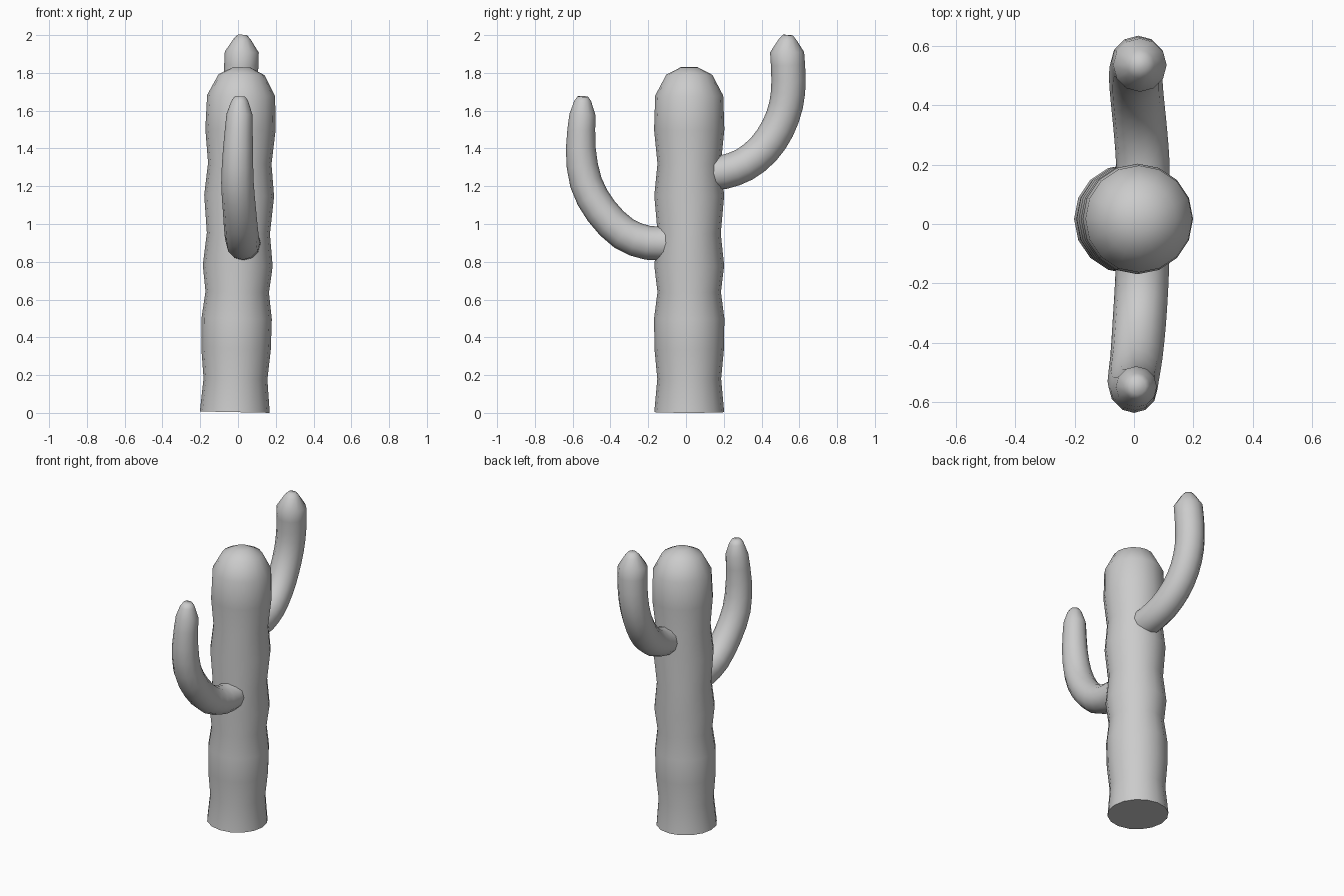
import bpy, bmesh, math
from mathutils import Vector

if "Cube" in bpy.data.objects:
    bpy.data.objects.remove(bpy.data.objects["Cube"])


def refine(rows, steps):
    """Catmull-Rom subdivision of (x, y, z, radius) rows."""
    rows = [Vector(r) for r in rows]
    out = []
    for i in range(len(rows) - 1):
        p0, p1, p2 = rows[max(i - 1, 0)], rows[i], rows[i + 1]
        p3 = rows[min(i + 2, len(rows) - 1)]
        for s in range(steps):
            t = s / steps
            out.append(0.5 * (2 * p1 + (p2 - p0) * t + (2 * p0 - 5 * p1 + 4 * p2 - p3) * t**2
                              + (3 * p1 - p0 - 3 * p2 + p3) * t**3))
    return out + [rows[-1]]


def tube(name, rows, sides):
    """Capped tube through rows of (x, y, z, radius)."""
    bm = bmesh.new()
    pts = [Vector(r[:3]) for r in rows]
    rings = []
    for i, p in enumerate(pts):
        t = (pts[min(i + 1, len(pts) - 1)] - pts[max(i - 1, 0)]).normalized()
        u = Vector((1, 0, 0))
        u = (u - t * u.dot(t)).normalized()
        v = t.cross(u)
        ring = []
        for k in range(sides):
            a = math.tau * k / sides
            ring.append(bm.verts.new(p + (u * math.cos(a) + v * math.sin(a)) * rows[i][3]))
        rings.append(ring)
    for a, b in zip(rings, rings[1:]):
        for k in range(sides):
            n = (k + 1) % sides
            bm.faces.new((a[k], a[n], b[n], b[k]))
    bm.faces.new(rings[0][::-1])
    bm.faces.new(rings[-1])
    me = bpy.data.meshes.new(name)
    bm.to_mesh(me)
    bm.free()
    ob = bpy.data.objects.new(name, me)
    bpy.context.collection.objects.link(ob)
    bpy.context.view_layer.objects.active = ob
    ob.select_set(True)
    bpy.ops.object.shade_smooth_by_angle(angle=math.radians(60))
    ob.select_set(False)


# Wavy trunk with a domed top, leaning slightly to +x
profile = [(0.004, 0.185), (0.18, 0.169), (0.34, 0.184), (0.5, 0.186), (0.64, 0.168),
           (0.78, 0.185), (0.95, 0.167), (1.15, 0.185), (1.32, 0.168), (1.5, 0.186),
           (1.68, 0.180), (1.79, 0.122), (1.83, 0.045)]
tube("trunk", [(-0.017 + 0.02 * z, 0.017, z, r) for z, r in profile], 16)

# Lower front arm
tube("front_arm", refine([
    (0.03, -0.09, 0.90, 0.09), (0.026, -0.20, 0.90, 0.09), (0.018, -0.33, 0.95, 0.09),
    (0.008, -0.45, 1.07, 0.088), (-0.003, -0.53, 1.22, 0.086), (0.0, -0.557, 1.40, 0.079),
    (0.008, -0.548, 1.58, 0.069)], 2)
    + [Vector((0.01, -0.547, 1.65, 0.045)), Vector((0.012, -0.546, 1.675, 0.028))], 12)

# Higher back arm
tube("back_arm", refine([
    (0.03, 0.10, 1.265, 0.09), (0.03, 0.20, 1.275, 0.09), (0.022, 0.31, 1.315, 0.09),
    (0.012, 0.41, 1.395, 0.09), (0.006, 0.485, 1.505, 0.09), (0.008, 0.53, 1.63, 0.09),
    (0.014, 0.543, 1.76, 0.091), (0.02, 0.535, 1.91, 0.09)], 2)
    + [Vector((0.021, 0.538, 1.975, 0.048)), Vector((0.022, 0.54, 2.0, 0.026))], 12)
